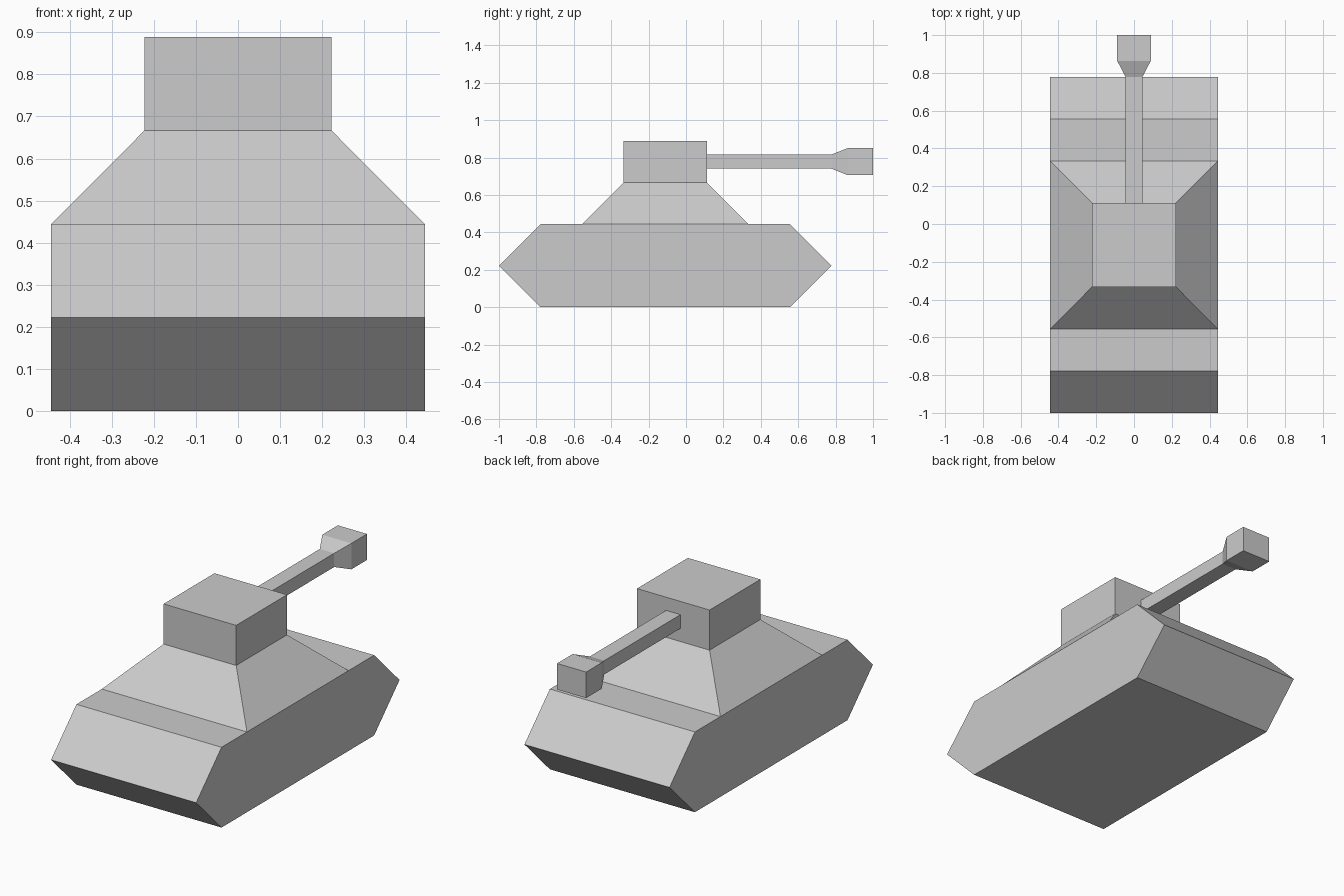
import bpy
import bmesh

if "Cube" in bpy.data.objects:
    bpy.data.objects.remove(bpy.data.objects["Cube"])


def loft(name, rings, cap_start=True, cap_end=True):
    """Skin a series of matching vertex rings into one flat-shaded object."""
    bm = bmesh.new()
    loops = [[bm.verts.new(p) for p in ring] for ring in rings]
    n = len(loops[0])
    for a, b in zip(loops, loops[1:]):
        for i in range(n):
            j = (i + 1) % n
            bm.faces.new((a[i], a[j], b[j], b[i]))
    if cap_start:
        bm.faces.new(loops[0][::-1])
    if cap_end:
        bm.faces.new(loops[-1])
    bmesh.ops.recalc_face_normals(bm, faces=bm.faces)
    mesh = bpy.data.meshes.new(name)
    bm.to_mesh(mesh)
    bm.free()
    # Open parts are oriented explicitly by recalc above
    obj = bpy.data.objects.new(name, mesh)
    bpy.context.collection.objects.link(obj)
    return obj


def level_ring(half_x, y0, y1, z):
    return [(-half_x, y0, z), (half_x, y0, z), (half_x, y1, z), (-half_x, y1, z)]


def barrel_ring(y, half_x, half_z, z=0.778):
    return [(-half_x, y, z - half_z), (half_x, y, z - half_z),
            (half_x, y, z + half_z), (-half_x, y, z + half_z)]


# Hull: six-sided side profile extruded across the width
profile = [(-1.0, 0.222), (-0.778, 0.0), (0.556, 0.0),
           (0.778, 0.222), (0.556, 0.444), (-0.778, 0.444)]
loft("hull", [[(x, y, z) for y, z in profile] for x in (-0.444, 0.444)])

# Sloped upper deck, open where it meets the hull and turret
loft("upper_deck", [level_ring(0.444, -0.556, 0.333, 0.444),
                    level_ring(0.222, -0.333, 0.111, 0.667)],
     cap_start=False, cap_end=False)

# Box turret
loft("turret", [level_ring(0.222, -0.333, 0.111, 0.667),
                level_ring(0.222, -0.333, 0.111, 0.889)], cap_start=False)

# Gun barrel with flared square muzzle
loft("gun_barrel", [barrel_ring(0.111, 0.044, 0.038),
                    barrel_ring(0.778, 0.044, 0.038),
                    barrel_ring(0.864, 0.089, 0.072),
                    barrel_ring(1.0, 0.089, 0.072)], cap_start=False)
